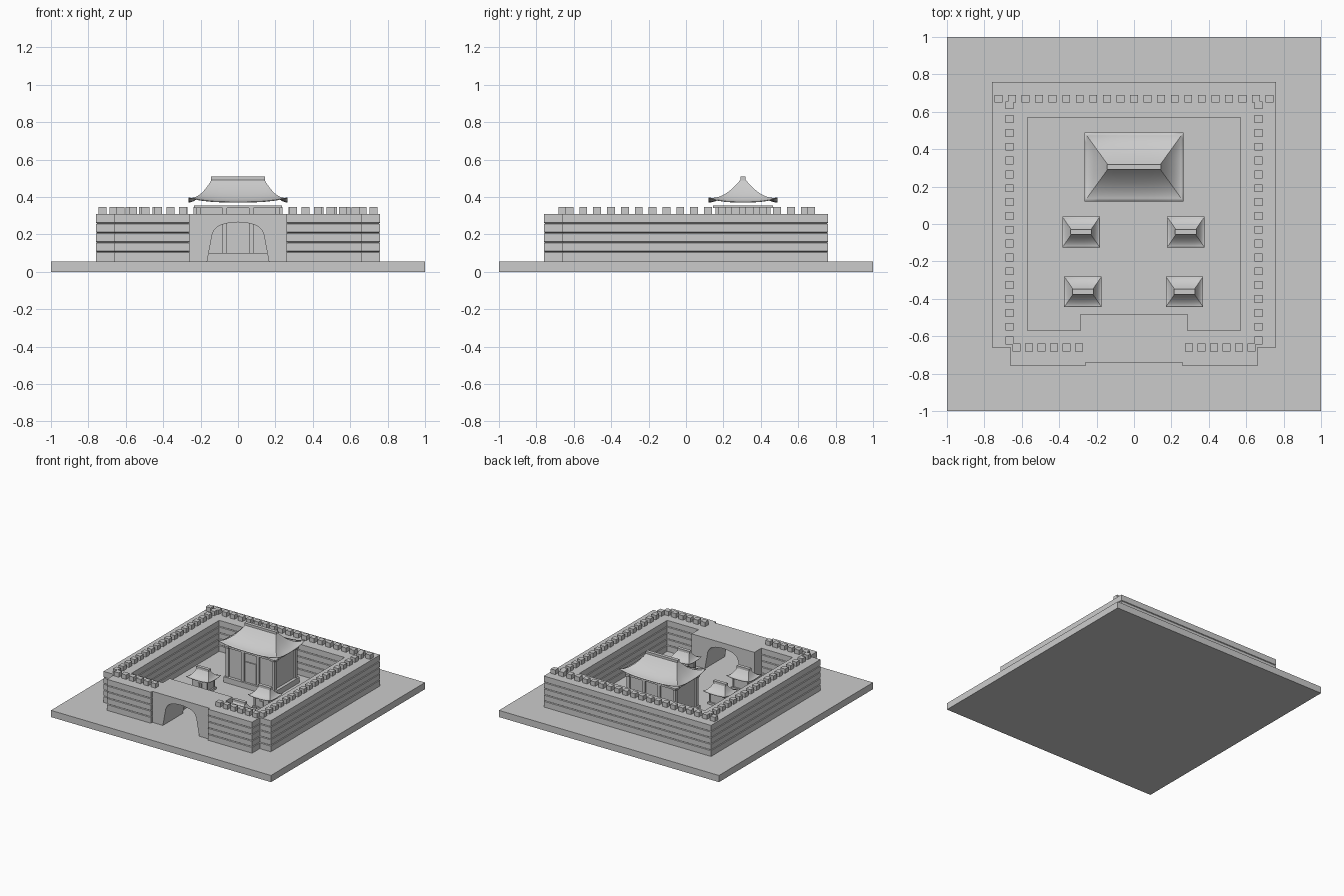
import bpy, bmesh
from math import sin, cos, pi

if "Cube" in bpy.data.objects:
    bpy.data.objects.remove(bpy.data.objects["Cube"])

stone = bpy.data.materials.new("light_grey_stone")
stone.use_nodes = True
GREY = (0.6, 0.6, 0.6, 1)
stone.diffuse_color = GREY
stone.node_tree.nodes["Principled BSDF"].inputs["Base Color"].default_value = GREY
GROUND, TOP = 0.055, 0.31


def finish(bm, name):
    bmesh.ops.recalc_face_normals(bm, faces=bm.faces)
    mesh = bpy.data.meshes.new(name)
    bm.to_mesh(mesh)
    bm.free()
    mesh.materials.append(stone)
    ob = bpy.data.objects.new(name, mesh)
    bpy.context.collection.objects.link(ob)
    return ob


def add_box(bm, x0, x1, y0, y1, z0, z1):
    vs = bmesh.ops.create_cube(bm, size=1)["verts"]
    bmesh.ops.scale(bm, vec=(x1 - x0, y1 - y0, z1 - z0), verts=vs)
    bmesh.ops.translate(bm, vec=((x0 + x1) / 2, (y0 + y1) / 2, (z0 + z1) / 2), verts=vs)


def boxes(name, items):
    bm = bmesh.new()
    for b in items:
        add_box(bm, *b)
    return finish(bm, name)


def loft(bm, rings, cap=True):
    loops = [[bm.verts.new(p) for p in r] for r in rings]
    n = len(loops[0])
    for a, b in zip(loops, loops[1:]):
        for i in range(n):
            j = (i + 1) % n
            bm.faces.new((a[i], a[j], b[j], b[i]))
    bm.faces.new(loops[-1])
    if cap:
        bm.faces.new(loops[0][::-1])


def inset(pts, d):
    # Shift every edge of a right-angled counter-clockwise outline inwards
    out = []
    for i, (x, y) in enumerate(pts):
        for ax, ay in (pts[i - 1], pts[(i + 1) % len(pts)]):
            before = (ax, ay) == pts[i - 1]
            dx, dy = (x - ax, y - ay) if before else (ax - x, ay - y)
            if abs(dx) > abs(dy):
                ny = d if dx > 0 else -d
            else:
                nx = -d if dy > 0 else d
        out.append((x + nx, y + ny))
    return out


# Ground slab
boxes("ground_slab", [(-1, 1, -1, 1, 0, GROUND)])

# Enclosing wall: one footprint lofted upward in grooved courses
outer = [(0.26, -0.76), (0.66, -0.76), (0.66, -0.66), (0.76, -0.66), (0.76, 0.76)]
inner = [(0.57, 0.57), (0.57, -0.57), (0.26, -0.57)]
flip = lambda pts: [(-x, y) for x, y in reversed(pts)]
outline = outer + flip(outer) + flip(inner) + inner
levels = [(GROUND, 0)]
courses = 5
for k in range(1, courses):
    z = GROUND + (TOP - GROUND) * k / courses
    levels += [(z - 0.004, 0), (z, 0.006), (z + 0.004, 0)]
levels.append((TOP, 0))
bm = bmesh.new()
loft(bm, [[(x, y, z) for x, y in inset(outline, d)] for z, d in levels])
finish(bm, "courtyard_wall")

# Gatehouse with a splayed arched passage
arch = [(0.165, GROUND), (0.138, 0.2)]
arch += [(0.132 * cos(a), 0.2 + 0.065 * sin(a) ** 0.8) for a in [pi * k / 12 for k in range(1, 6)]]
opening = arch + [(0, 0.265)] + flip(arch)
bm = bmesh.new()
front = [(0.26, GROUND), (0.26, TOP), (-0.26, TOP), (-0.26, GROUND)] + opening[::-1]
loft(bm, [[(x, y, z) for x, z in front] for y in (-0.74, -0.57)])
rear = [(0.285, GROUND), (0.285, TOP), (-0.285, TOP), (-0.285, GROUND)] + opening[::-1]
loft(bm, [[(x, y, z) for x, z in rear] for y in (-0.57, -0.48)])
finish(bm, "gatehouse")

# Battlements
spots = [(-0.725 + 0.0725 * i, 0.67) for i in range(21)]
for s in (-1, 1):
    spots += [(s * 0.665, 0.635 - 0.074 * i) for i in range(18)]
    spots += [(s * (0.295 + 0.0665 * i), -0.66) for i in range(6)]
m = 0.021
boxes("battlements", [(x - m, x + m, y - m, y + m, TOP, TOP + 0.036) for x, y in spots])


def swept_roof(name, cx, cy, hx, hy, ridge, z_eave, height, lift):
    # Hipped roof with concave slopes and raised corners
    n, rings = 8, []
    corners = [(-1, -1), (1, -1), (1, 1), (-1, 1)]
    for k in range(11):
        t = 1 - k / 10
        rx, ry = ridge + (hx - ridge) * t, 0.012 + (hy - 0.012) * t
        ring = []
        for i, (ax, ay) in enumerate(corners):
            bx, by = corners[(i + 1) % 4]
            for j in range(n):
                u = j / n
                z = z_eave + height * (1 - t) ** 1.8
                z += lift * abs(2 * u - 1) ** 3 * t ** 2
                ring.append((cx + rx * (ax + (bx - ax) * u), cy + ry * (ay + (by - ay) * u), z))
        rings.append(ring)
    bm = bmesh.new()
    loft(bm, rings, cap=False)
    ob = finish(bm, name)
    ob.modifiers.new("thickness", "SOLIDIFY").thickness = 0.004
    bpy.ops.object.select_all(action="DESELECT")
    bpy.context.view_layer.objects.active = ob
    ob.select_set(True)
    bpy.ops.object.shade_smooth_by_angle()
    top = z_eave + height
    boxes(name + "_ridge", [(cx - ridge - 0.005, cx + ridge + 0.005, cy - 0.014, cy + 0.014,
                             top - 0.005, top + 0.016)])


def hall(name, cx, cy, hx, hy, z_floor, z_top, post, columns):
    # Platform, walls, posts, double door and crossing eave beams
    parts = [(cx - hx, cx + hx, cy - hy, cy + hy, GROUND, z_floor)]
    wx, wy = hx - post, hy - post
    parts.append((cx - wx, cx + wx, cy - wy, cy + wy, z_floor, z_top - post * 0.3))
    for i in range(columns):
        x = cx - wx + 2 * wx * i / (columns - 1)
        for s in (-1, 1):
            y = cy + s * wy
            parts.append((x - post / 2, x + post / 2, y - post / 2, y + post / 2, z_floor, z_top - post / 2))
    for s in (-1, 1):
        y, x = cy + s * wy, cx + s * wx
        parts.append((cx - hx, cx + hx, y - post * 0.7, y + post * 0.7, z_top - post * 0.6, z_top))
        parts.append((x - post * 0.7, x + post * 0.7, cy - hy, cy + hy, z_top - post * 0.6, z_top))
    boxes(name, parts)
    w, y = hx * 0.22, cy - wy
    z_door = z_floor + (z_top - z_floor) * 0.65
    boxes(name + "_doors", [(cx - w, cx - 0.002, y - 0.008, y, z_floor, z_door),
                            (cx + 0.002, cx + w, y - 0.008, y, z_floor, z_door)])


# Main hall
hall("main_hall", 0, 0.305, 0.235, 0.16, 0.1, 0.355, 0.025, 4)
swept_roof("main_hall_roof", 0, 0.305, 0.265, 0.185, 0.14, 0.374, 0.12, 0.024)

# Four small pavilions
places = {"rear_right": (-0.283, -0.043), "rear_left": (0.277, -0.043),
          "front_right": (-0.273, -0.362), "front_left": (0.27, -0.362)}
for place, (x, y) in places.items():
    hall(place + "_pavilion", x, y, 0.075, 0.058, 0.072, 0.153, 0.012, 2)
    swept_roof(place + "_pavilion_roof", x, y, 0.1, 0.082, 0.052, 0.158, 0.06, 0.01)
